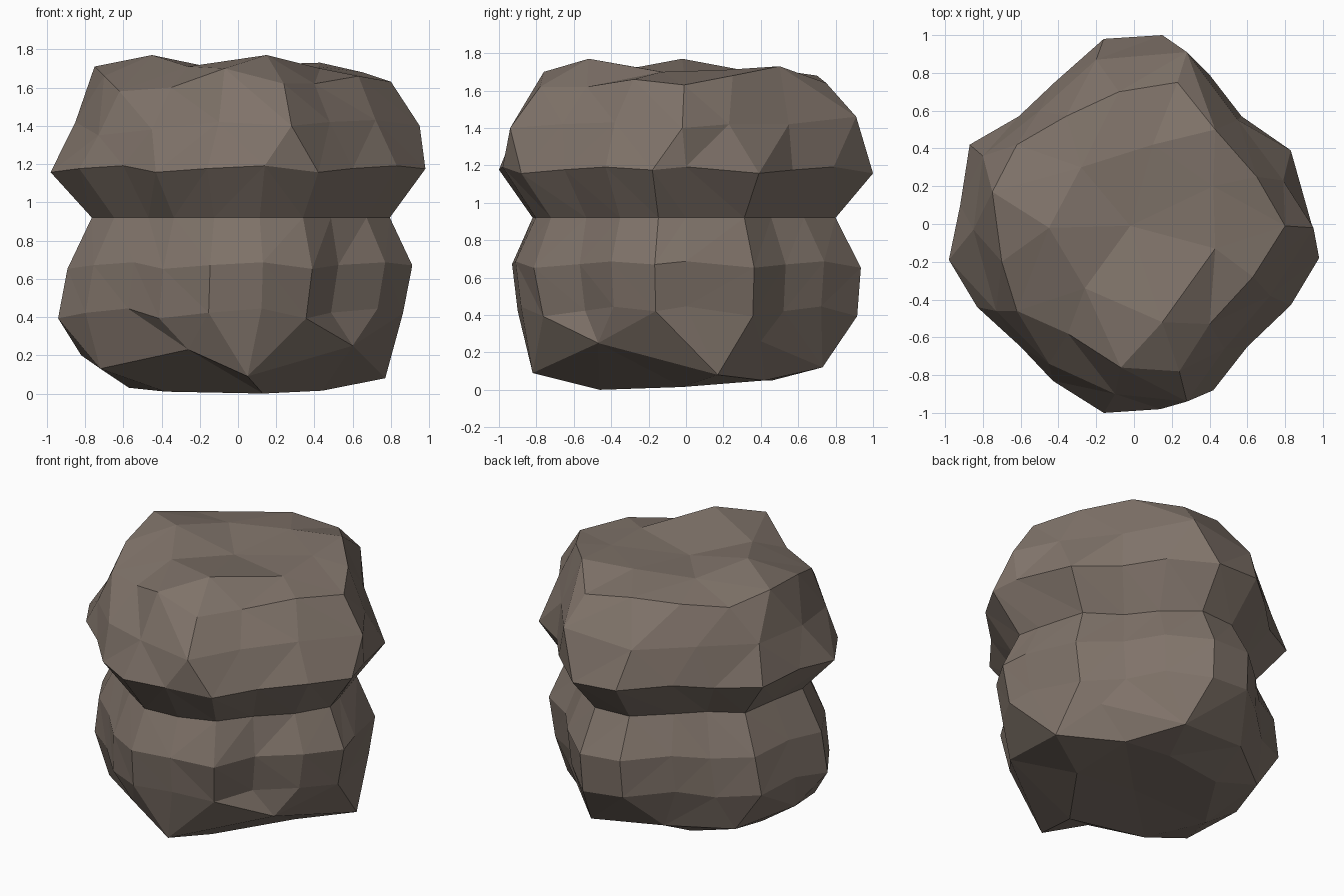
import bpy, bmesh, math

stone = bpy.data.materials.new("brown stone")
stone.diffuse_color = (0.215, 0.172, 0.143, 1)

# Plan outline of the widest ring, seen from above, counter-clockwise
OUTLINE = [(0.98, -0.18), (0.94, 0.0), (0.83, 0.39), (0.57, 0.57), (0.40, 0.79),
           (0.15, 1.0), (-0.16, 0.98), (-0.42, 0.75), (-0.61, 0.57), (-0.87, 0.42),
           (-0.92, 0.10), (-0.98, -0.19), (-0.83, -0.44), (-0.60, -0.65), (-0.43, -0.83),
           (-0.16, -1.0), (0.14, -0.98), (0.42, -0.88), (0.60, -0.65), (0.83, -0.43)]
# Chipped cross-sections of the upper boulder
SHOULDER = [(0.95, -0.02, 1.40), (0.79, 0.23, 1.42), (0.55, 0.55, 1.42), (0.28, 0.91, 1.46),
            (-0.20, 0.87, 1.42), (-0.50, 0.60, 1.42), (-0.80, 0.36, 1.43), (-0.85, -0.03, 1.42),
            (-0.73, -0.46, 1.35), (-0.45, -0.74, 1.38), (-0.10, -0.90, 1.42),
            (0.28, -0.94, 1.40), (0.48, -0.66, 1.42), (0.72, -0.38, 1.43)]
RIM = [(0.80, -0.01, 1.63), (0.65, 0.25, 1.68), (0.43, 0.50, 1.73), (0.23, 0.75, 1.64),
       (-0.08, 0.70, 1.68), (-0.36, 0.57, 1.66), (-0.62, 0.42, 1.65), (-0.75, 0.17, 1.71),
       (-0.70, -0.20, 1.66), (-0.62, -0.46, 1.58), (-0.35, -0.58, 1.60), (-0.07, -0.76, 1.70),
       (0.24, -0.78, 1.62), (0.40, -0.53, 1.62), (0.63, -0.28, 1.66)]
CROWN = [(0.43, -0.13, 1.70), (0.42, 0.20, 1.71), (0.10, 0.42, 1.72), (-0.28, 0.30, 1.71),
         (-0.45, -0.02, 1.77), (-0.26, -0.34, 1.71), (0.15, -0.52, 1.77)]
# Chipped cross-sections of the lower boulder
FOOT = [(0.60, -0.47, 0.25), (0.77, 0.17, 0.08), (0.60, 0.40, 0.26), (0.20, 0.73, 0.12),
        (-0.30, 0.66, 0.18), (-0.65, 0.40, 0.15), (-0.82, 0.0, 0.20), (-0.72, -0.35, 0.13),
        (-0.26, -0.75, 0.23), (0.05, -0.82, 0.09)]
BASE = [(0.13, -0.46, 0.0), (0.44, -0.02, 0.015), (0.42, 0.42, 0.05), (0.10, 0.46, 0.05),
        (-0.32, 0.40, 0.05), (-0.57, 0.0, 0.03), (-0.38, -0.35, 0.01)]


def scaled(z, left, right, front, back, wave=0.0, dent=None):
    """The outline scaled separately towards each side, with a wavy height."""
    pts = []
    for i, (x, y) in enumerate(OUTLINE):
        k = 1
        if dent:
            a = math.atan2(y, x) - math.radians(dent[0])
            k -= dent[1] * math.exp(-(a / 0.2) ** 2)
        pts.append((x * k * (right if x > 0 else left), y * k * (back if y > 0 else front),
                    z + wave * math.sin(i * 2.1)))
    return pts


def bridge(bm, lo, hi):
    """Triangles between two rings of any counts, matched by angle."""
    def ang(ring, i):
        co = ring[i % len(ring)].co
        return math.atan2(co.y, co.x) + 2 * math.pi * (i // len(ring))
    i = j = 0
    while i < len(lo) or j < len(hi):
        a, b = lo[i % len(lo)], hi[j % len(hi)]
        go_lo = j >= len(hi) or (i < len(lo) and
                                 ang(lo, i) + ang(lo, i + 1) < ang(hi, j) + ang(hi, j + 1))
        if go_lo:
            i += 1
            bm.faces.new((a, lo[i % len(lo)], b))
        else:
            j += 1
            bm.faces.new((a, hi[j % len(hi)], b))


def boulder(name, sections, tip):
    """Loft the sections from the open waist to a closing tip."""
    bm = bmesh.new()
    rings = []
    for pts in sections:
        pts = sorted(pts, key=lambda p: math.atan2(p[1], p[0]))
        rings.append([bm.verts.new(p) for p in pts])
    for lo, hi in zip(rings, rings[1:]):
        bridge(bm, lo, hi)
    t = bm.verts.new(tip)
    last = rings[-1]
    for i in range(len(last)):
        bm.faces.new((last[i], last[(i + 1) % len(last)], t))
    bmesh.ops.recalc_face_normals(bm, faces=bm.faces)
    # make sure the shell faces outwards
    t.link_faces[0].normal_update()
    if t.link_faces[0].normal.z * (t.co.z - 0.92) < 0:
        bmesh.ops.reverse_faces(bm, faces=bm.faces)
    me = bpy.data.meshes.new(name)
    bm.to_mesh(me)
    bm.free()
    me.materials.append(stone)
    bpy.context.collection.objects.link(bpy.data.objects.new(name, me))


WAIST = scaled(0.92, 0.78, 0.81, 0.82, 0.80)

# Upper boulder: undercut waist, wide brim, chipped side, lumpy top
boulder("upper_boulder",
        [WAIST, scaled(1.175, 1, 1, 1, 1, 0.02), SHOULDER, RIM, CROWN],
        (-0.02, -0.01, 1.68))

# Lower boulder: same waist, bulging side with a notch at front right, rough base
boulder("lower_boulder",
        [WAIST,
         scaled(0.67, 0.91, 0.93, 0.93, 0.935, 0.02, dent=(-47, 0.06)),
         scaled(0.42, 0.96, 0.88, 0.90, 0.915, 0.03, dent=(-53, 0.10)),
         FOOT, BASE],
        (0, 0, 0.05))
